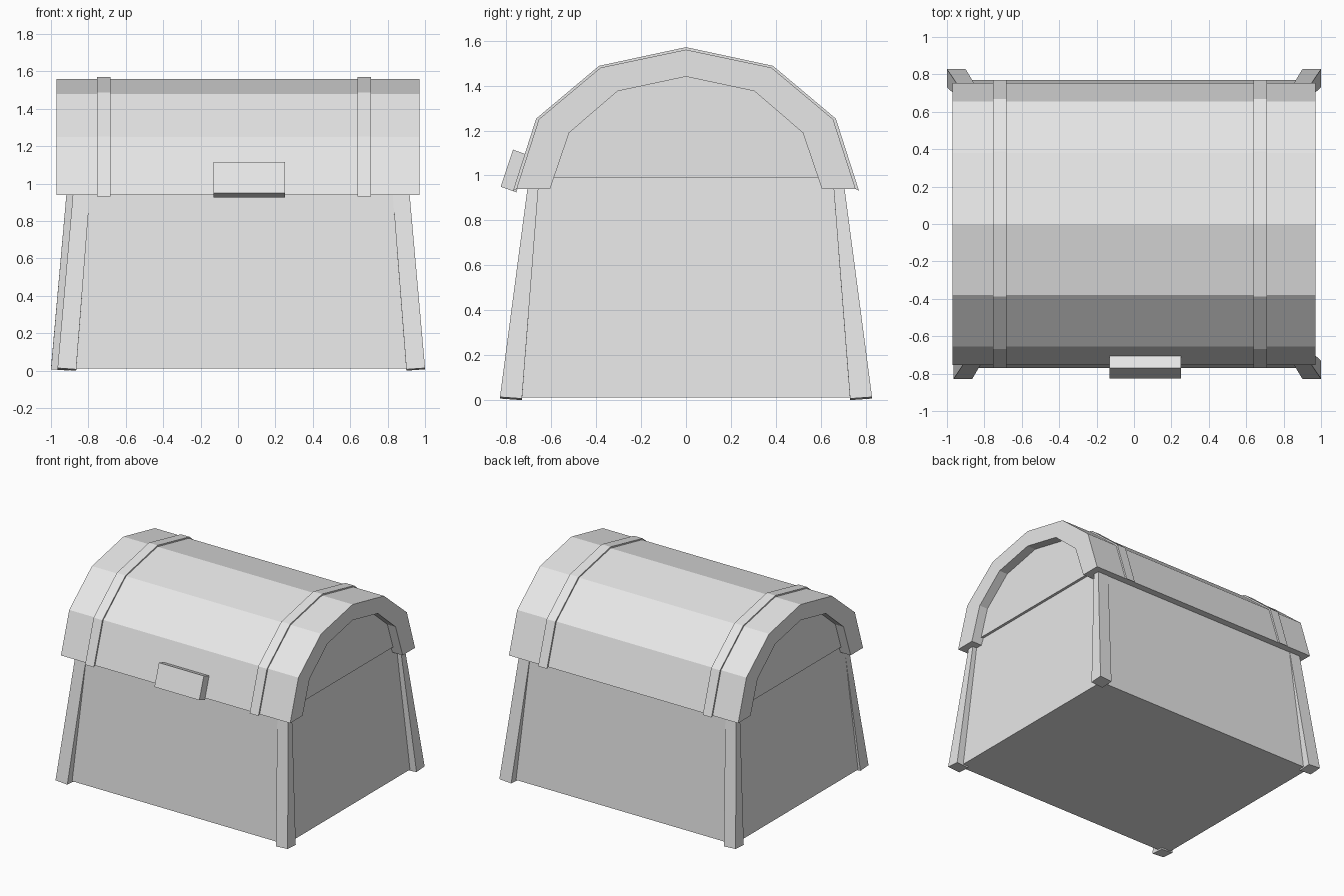
import bpy

cube = bpy.data.objects.get("Cube")
if cube:
    bpy.data.objects.remove(cube, do_unlink=True)

grey = bpy.data.materials.new("light_grey")
grey.use_nodes = True
grey.diffuse_color = (0.8, 0.8, 0.8, 1)
grey.node_tree.nodes["Principled BSDF"].inputs["Base Color"].default_value = (0.8, 0.8, 0.8, 1)


def add_mesh(name, verts, faces):
    mesh = bpy.data.meshes.new(name)
    mesh.from_pydata(verts, [], faces)
    mesh.materials.append(grey)
    obj = bpy.data.objects.new(name, mesh)
    bpy.context.collection.objects.link(obj)
    return obj


def loft(name, low, high):
    """Solid between two matching rings, the first anticlockwise seen from the second."""
    n = len(low)
    sides = [(i, (i + 1) % n, n + (i + 1) % n, n + i) for i in range(n)]
    caps = [tuple(reversed(range(n))), tuple(range(n, 2 * n))]
    return add_mesh(name, low + high, caps + sides)


def extrude(name, profile, x0, x1):
    """Extrude a (y, z) profile, anticlockwise seen from +x, along x."""
    return loft(name, [(x0, y, z) for y, z in profile], [(x1, y, z) for y, z in profile])


def arch(half):
    """Mirror half an arch, running from the +y foot over to the -y foot."""
    return half + [(-y, z) for y, z in half[-2::-1]]


def arch_shell(name, outer, inner, x0, x1):
    """Bent strip between two arches, with quad end faces."""
    n = len(outer)
    verts = [(x, y, z) for x in (x0, x1) for ring in (outer, inner) for y, z in ring]
    o0, i0, o1, i1 = (k * n for k in range(4))
    faces = []
    for a in range(n - 1):
        b = a + 1
        faces += [(o0 + a, o0 + b, o1 + b, o1 + a), (i0 + a, i1 + a, i1 + b, i0 + b),
                  (o1 + a, o1 + b, i1 + b, i1 + a), (o0 + a, i0 + a, i0 + b, o0 + b)]
    e = n - 1
    faces += [(o0, o1, i1, i0), (o0 + e, i0 + e, i1 + e, o1 + e)]
    return add_mesh(name, verts, faces)


def rect(x, y, z):
    return [(-x, -y, z), (x, -y, z), (x, y, z), (-x, y, z)]


# Tapered chest body
loft("chest_body", rect(0.945, 0.77, 0.012), rect(0.88, 0.70, 0.99))

# Arched lid with recessed end panels
lid_outer = arch([(0.755, 0.94), (0.655, 1.25), (0.38, 1.48), (0, 1.56)])
lid_inner = arch([(0.605, 0.94), (0.52, 1.19), (0.305, 1.375), (0, 1.44)])
arch_shell("lid", lid_outer, lid_inner, -0.97, 0.97)
extrude("lid_end_panels", [(0.59, 0.99)] + lid_inner[1:-1] + [(-0.59, 0.99)], -0.90, 0.90)

# Straps over the lid
strap_outer = arch([(0.77, 0.932), (0.667, 1.253), (0.387, 1.488), (0, 1.571)])
for side, x in (("right", -0.718), ("left", 0.675)):
    arch_shell(side + "_strap", strap_outer, lid_outer, x - 0.037, x + 0.037)

# Leaning corner posts, slightly sunk into the body
for name, sx, sy, shift in (("front_left_post", 1, -1, 0), ("front_right_post", -1, -1, 0.035),
                            ("back_left_post", 1, 1, 0), ("back_right_post", -1, 1, 0)):
    def ring(xi, xo, yi, yo, zi, zo):
        pts = [(xi, yi, zi), (xo, yi, (zi + zo) / 2), (xo, yo, zo), (xi, yo, (zi + zo) / 2)]
        pts = [(sx * (x - shift), sy * y, z) for x, y, z in pts]
        return pts if sx * sy > 0 else pts[::-1]
    loft(name, ring(0.90, 1.0, 0.73, 0.828, 0, 0.014),
         ring(0.825, 0.915, 0.655, 0.702, 0.97, 0.97))

# Tilted latch plate
extrude("latch", [(-0.825, 0.95), (-0.755, 0.925), (-0.70, 1.09), (-0.77, 1.115)], -0.13, 0.25)
